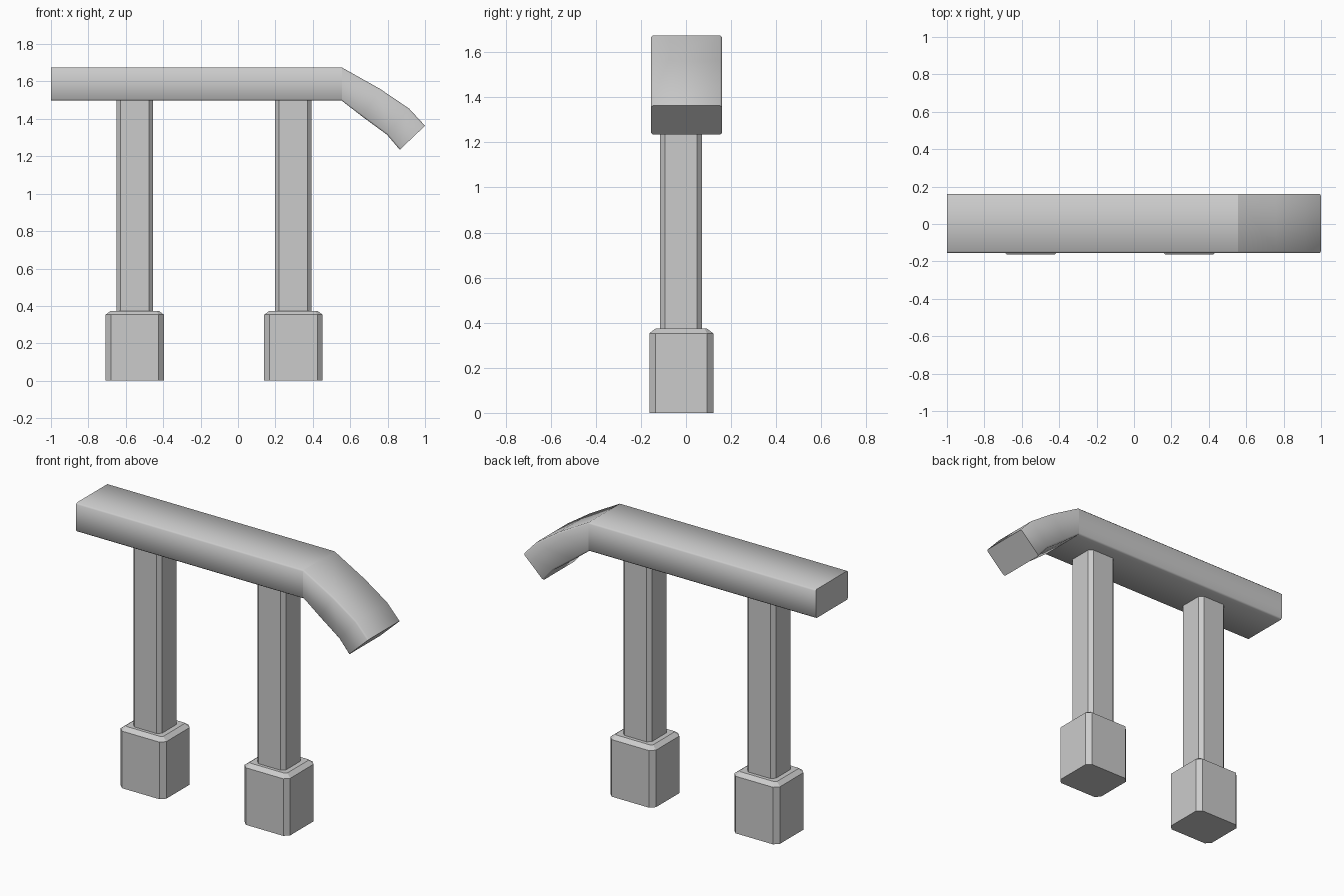
import bpy, bmesh, math
from mathutils import Vector

if "Cube" in bpy.data.objects:
    bpy.data.objects.remove(bpy.data.objects["Cube"])


def finish(bm, name):
    bmesh.ops.recalc_face_normals(bm, faces=bm.faces)
    mesh = bpy.data.meshes.new(name)
    bm.to_mesh(mesh)
    bm.free()
    obj = bpy.data.objects.new(name, mesh)
    bpy.context.collection.objects.link(obj)
    return obj


def chamfered_block(name, x, y, hx, hy, z0, z1, cut, top_inset=0.0, top_drop=0.0):
    """Box with chamfered upright edges and an optional chamfered top."""
    bm = bmesh.new()

    def ring(ax, ay, c, z):
        pts = [(ax - c, -ay), (ax, -ay + c), (ax, ay - c), (ax - c, ay),
               (-ax + c, ay), (-ax, ay - c), (-ax, -ay + c), (-ax + c, -ay)]
        return [bm.verts.new((x + px, y + py, z)) for px, py in pts]

    rings = [ring(hx, hy, cut, z0), ring(hx, hy, cut, z1 - top_drop)]
    if top_inset:
        rings.append(ring(hx - top_inset, hy - top_inset, cut * 0.4, z1))
    for a, b in zip(rings, rings[1:]):
        for i in range(8):
            j = (i + 1) % 8
            bm.faces.new((a[i], a[j], b[j], b[i]))
    bm.faces.new(rings[0])
    bm.faces.new(rings[-1])
    return finish(bm, name)


# Two posts on block feet
for side, x in (("left", -0.552), ("right", 0.296)):
    chamfered_block(side + "_foot", x, -0.021, 0.156, 0.142, 0.0, 0.374,
                    0.028, 0.028, 0.021)
    chamfered_block(side + "_post", x, -0.022, 0.098, 0.093, 0.36, 1.51, 0.022)

# Handrail: top and bottom points along the side profile, curving down at the right
stations = [((-1.0, 1.675), (-1.0, 1.497)),
            ((0.555, 1.675), (0.555, 1.497)),
            ((0.76, 1.56), (0.665, 1.412)),
            ((0.915, 1.455), (0.797, 1.315)),
            ((1.0, 1.363), (0.865, 1.235))]
Y0, Y1, C = -0.155, 0.16, 0.009
bm = bmesh.new()
rings = []
for top, bottom in stations:
    t, b = Vector((top[0], 0, top[1])), Vector((bottom[0], 0, bottom[1]))
    d = (t - b).normalized() * C
    section = [(b, Y0 + C), (b, Y1 - C), (b + d, Y1), (t - d, Y1),
               (t, Y1 - C), (t, Y0 + C), (t - d, Y0), (b + d, Y0)]
    rings.append([bm.verts.new((p.x, y, p.z)) for p, y in section])
for a, b in zip(rings, rings[1:]):
    for i in range(8):
        j = (i + 1) % 8
        bm.faces.new((a[i], a[j], b[j], b[i]))
bm.faces.new(rings[0])
bm.faces.new(rings[-1])
# Smooth sides, with crisp end caps and a crisp first bend
for f in bm.faces:
    f.smooth = True
for r in (rings[0], rings[1], rings[-1]):
    for i in range(8):
        bm.edges.get((r[i], r[(i + 1) % 8])).smooth = False
finish(bm, "handrail")
